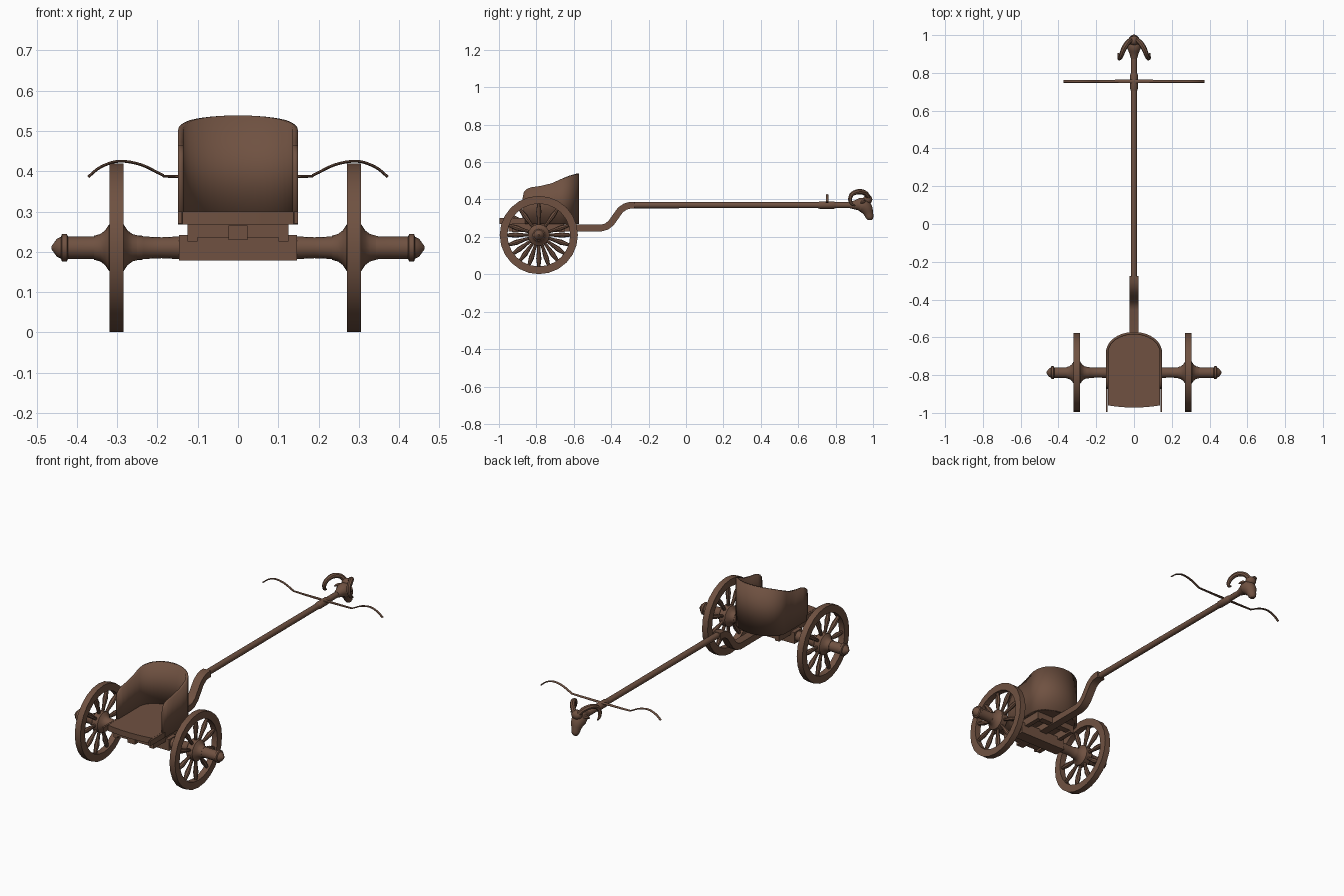
import bpy, bmesh, math
from mathutils import Vector, Matrix

if "Cube" in bpy.data.objects:
    bpy.data.objects.remove(bpy.data.objects["Cube"])

WOOD = bpy.data.materials.new("brown wood")
WOOD.diffuse_color = (0.16, 0.083, 0.053, 1)
WOOD.use_nodes = True
WOOD.node_tree.nodes["Principled BSDF"].inputs["Base Color"].default_value = WOOD.diffuse_color


def finish(name, bm, matrix=None, angle=35):
    if matrix is not None:
        bm.transform(matrix)
    bmesh.ops.recalc_face_normals(bm, faces=bm.faces)
    me = bpy.data.meshes.new(name)
    bm.to_mesh(me)
    bm.free()
    me.materials.append(WOOD)
    ob = bpy.data.objects.new(name, me)
    bpy.context.collection.objects.link(ob)
    bpy.ops.object.select_all(action='DESELECT')
    ob.select_set(True)
    bpy.context.view_layer.objects.active = ob
    if angle:
        bpy.ops.object.shade_smooth_by_angle(angle=math.radians(angle))
    return ob


def box(name, x0, x1, y0, y1, z0, z1):
    bm = bmesh.new()
    bmesh.ops.create_cube(bm, size=1)
    m = Matrix.Translation(((x0 + x1) / 2, (y0 + y1) / 2, (z0 + z1) / 2))
    return finish(name, bm, m @ Matrix.Diagonal((x1 - x0, y1 - y0, z1 - z0, 1)), 0)


def skin(bm, rings, closed=False):
    """Join rings of vertices; cap the ends unless the rings form a loop."""
    n = len(rings[0])
    for i in range(len(rings) - (0 if closed else 1)):
        a, b = rings[i], rings[(i + 1) % len(rings)]
        for k in range(n):
            bm.faces.new((a[k], a[(k + 1) % n], b[(k + 1) % n], b[k]))
    if not closed:
        bm.faces.new(rings[0])
        bm.faces.new(rings[-1])


def lathe(name, profile, segs, matrix, closed=False):
    """Turn (x, radius) points about the x axis."""
    bm = bmesh.new()
    rings = [[bm.verts.new((x, r * math.cos(t), r * math.sin(t)))
              for t in (2 * math.pi * k / segs for k in range(segs))] for x, r in profile]
    skin(bm, rings, closed)
    return finish(name, bm, matrix)


def smooth(pts, steps=4):
    """Catmull-Rom through points of any dimension."""
    pts = [Vector(p) for p in pts]
    ext = [pts[0] * 2 - pts[1]] + pts + [pts[-1] * 2 - pts[-2]]
    out = []
    for a, b, c, d in zip(ext, ext[1:], ext[2:], ext[3:]):
        for s in range(steps):
            t = s / steps
            out.append(0.5 * (2 * b + (c - a) * t + (2 * a - 5 * b + 4 * c - d) * t * t
                              + (3 * b - a - 3 * c + d) * t ** 3))
    return out + [pts[-1]]


def tube(name, pts, segs=10, matrix=None, steps=4):
    """Sweep a round section through (x, y, z, radius) points."""
    path = smooth(pts, steps)
    pos = [p.to_3d() for p in path]
    bm = bmesh.new()
    rings, side, last = [], None, None
    for i, p in enumerate(pos):
        tan = (pos[min(i + 1, len(pos) - 1)] - pos[max(i - 1, 0)]).normalized()
        side = tan.orthogonal().normalized() if last is None else last.rotation_difference(tan) @ side
        other, last = tan.cross(side), tan
        rings.append([bm.verts.new(p + path[i][3] * (math.cos(t) * side + math.sin(t) * other))
                      for t in (2 * math.pi * k / segs for k in range(segs))])
    skin(bm, rings)
    return finish(name, bm, matrix, 40)


# Body plan: straight sides with an elliptical closed end
CORNER = -0.68


def plan(a, b, back_ys):
    arc = [(a * math.cos(t), CORNER + b * math.sin(t)) for t in (math.pi * k / 20 for k in range(21))]
    return [(a, y) for y in back_ys] + arc + [(-a, y) for y in reversed(back_ys)]


TOP = [(-.873, .41), (-.867, .44), (-.852, .456), (-.83, .465), (-.78, .472),
       (-.72, .486), (-.67, .508), (-.62, .527), (-.577, .539)]


def wall_top(y):
    for (y0, z0), (y1, z1) in zip(TOP, TOP[1:]):
        if y <= y1:
            return z0 + (z1 - z0) * (y - y0) / (y1 - y0)
    return TOP[-1][1]


# Curved wall
bm = bmesh.new()
cols = [(bm.verts.new((x, y, .268)), bm.verts.new((x, y, wall_top(y))))
        for x, y in plan(.142, .102, [-.873, -.867, -.852, -.83, -.78, -.72])]
for a, b in zip(cols, cols[1:]):
    bm.faces.new((a[0], b[0], b[1], a[1]))
wall = finish("body_wall", bm)
mod = wall.modifiers.new("thickness", 'SOLIDIFY')
mod.thickness, mod.offset = .013, 0

# Floor with a slightly bowed rear edge
bm = bmesh.new()
rear = [(-.138 + .276 * k / 8, -.972 + .012 * (k / 4 - 1) ** 2) for k in range(9)]
base = bm.faces.new([bm.verts.new((x, y, .268)) for x, y in plan(.138, .098, []) + rear])
ext = bmesh.ops.extrude_face_region(bm, geom=[base])
bmesh.ops.translate(bm, vec=(0, 0, .032), verts=[v for v in ext["geom"] if isinstance(v, bmesh.types.BMVert)])
finish("floor", bm)

# Under-frame
for s, tag in ((-1, "left"), (1, "right")):
    box(tag + "_rear_rail", s * .144 - .005, s * .144 + .005, -.996, -.86, .27, .30)
    box(tag + "_frame_rail", s * .1125 - .0125, s * .1125 + .0125, -.93, -.65, .225, .27)
box("front_crossbar", -.1, .1, -.685, -.65, .235, .27)
box("rear_crossbar", -.1, .1, -.93, -.895, .235, .27)
box("axle_beam", -.147, .147, -.822, -.755, .178, .242)

# Axle halves, hubs and wheels
AY, AZ = -.787, .21
AXLE = [(0, .025), (.15, .028), (.19, .026), (.235, .028), (.24, .031), (.34, .03), (.35, .028),
        (.422, .028), (.425, .034), (.437, .034), (.44, .027), (.45, .022), (.463, .004)]
for s, tag, wx, turn in ((-1, "left", -.302, 0), (1, "right", .288, 18)):
    at = Matrix.Translation((wx, AY, AZ))
    lathe(tag + "_axle", [(s * x, r) for x, r in AXLE], 16, Matrix.Translation((0, AY, AZ)))
    lathe(tag + "_hub", [(-.055, .03), (-.04, .034), (-.028, .043), (-.018, .058),
                         (.018, .058), (.028, .043), (.04, .034), (.055, .03)], 16, at)
    lathe(tag + "_rim", [(-.0172, .209), (.0172, .209), (.0172, .168), (-.0172, .168)], 24, at, True)
    for k in range(10):
        m = at @ Matrix.Rotation(math.radians(36 * k + turn), 4, 'X') @ Matrix.Rotation(math.pi / 2, 4, 'Z')
        lathe(f"{tag}_spoke_{k + 1}", [(.04, .008), (.08, .009), (.125, .014), (.15, .011), (.172, .008)], 8, m)

# Square pole base with its S-bend
bm = bmesh.new()
line = [Vector(p) for p in [(-.95, .247), (-.7, .247), (-.455, .247), (-.425, .255), (-.4, .275), (-.375, .31),
                            (-.35, .345), (-.325, .362), (-.3, .369), (-.275, .37)]]
rings = []
for i, p in enumerate(line):
    t = (line[min(i + 1, len(line) - 1)] - line[max(i - 1, 0)]).normalized()
    n = Vector((-t.y, t.x)) * .018
    rings.append([bm.verts.new((x, *(p + n * e))) for x, e in ((-.023, -1), (.023, -1), (.023, 1), (-.023, 1))])
skin(bm, rings)
finish("pole_base", bm)

# Round pole and yoke collar
along = Matrix.Translation((0, 0, .37)) @ Matrix.Rotation(math.pi / 2, 4, 'Z')
lathe("pole", [(-.29, .017), (.93, .016)], 12, along)
lathe("yoke_collar", [(.705, .016), (.715, .02), (.79, .02), (.80, .016)], 12, along)

# Yoke: flattened bow shape
half = [(.165, .387), (.19, .392), (.24, .416), (.295, .425), (.34, .411), (.372, .386)]
bow = [(-x, 0, z, .0035) for x, z in reversed(half)] + [(0, 0, .386, .0045)] + [(x, 0, z, .0035) for x, z in half]
tube("yoke", bow, 8, Matrix.Translation((0, .755, 0)) @ Matrix.Diagonal((1, 2.2, 1, 1)))

# Ram head finial
tube("ram_head", [(0, .875, .37, .017), (0, .905, .371, .026), (0, .94, .372, .04), (0, .963, .352, .036),
                  (0, .976, .325, .026), (0, .982, .303, .021), (0, .983, .29, .012)], 12, None, 3)
bm = bmesh.new()
bmesh.ops.create_icosphere(bm, subdivisions=2, radius=.026)
finish("ram_brow", bm, Matrix.Translation((0, .971, .4)) @ Matrix.Diagonal((1.2, 1, 1, 1)))
for s, tag in ((-1, "left"), (1, "right")):
    tube(tag + "_horn", [(s * .015, .975, .41, .013), (s * .035, .958, .434, .014), (s * .055, .925, .442, .014),
                         (s * .068, .89, .43, .012), (s * .077, .877, .402, .011),
                         (s * .081, .886, .376, .008), (s * .083, .905, .367, .004)], 8)
    tube(tag + "_ear", [(s * .025, .955, .39, .008), (s * .04, .945, .388, .01), (s * .055, .935, .38, .003)], 6)
